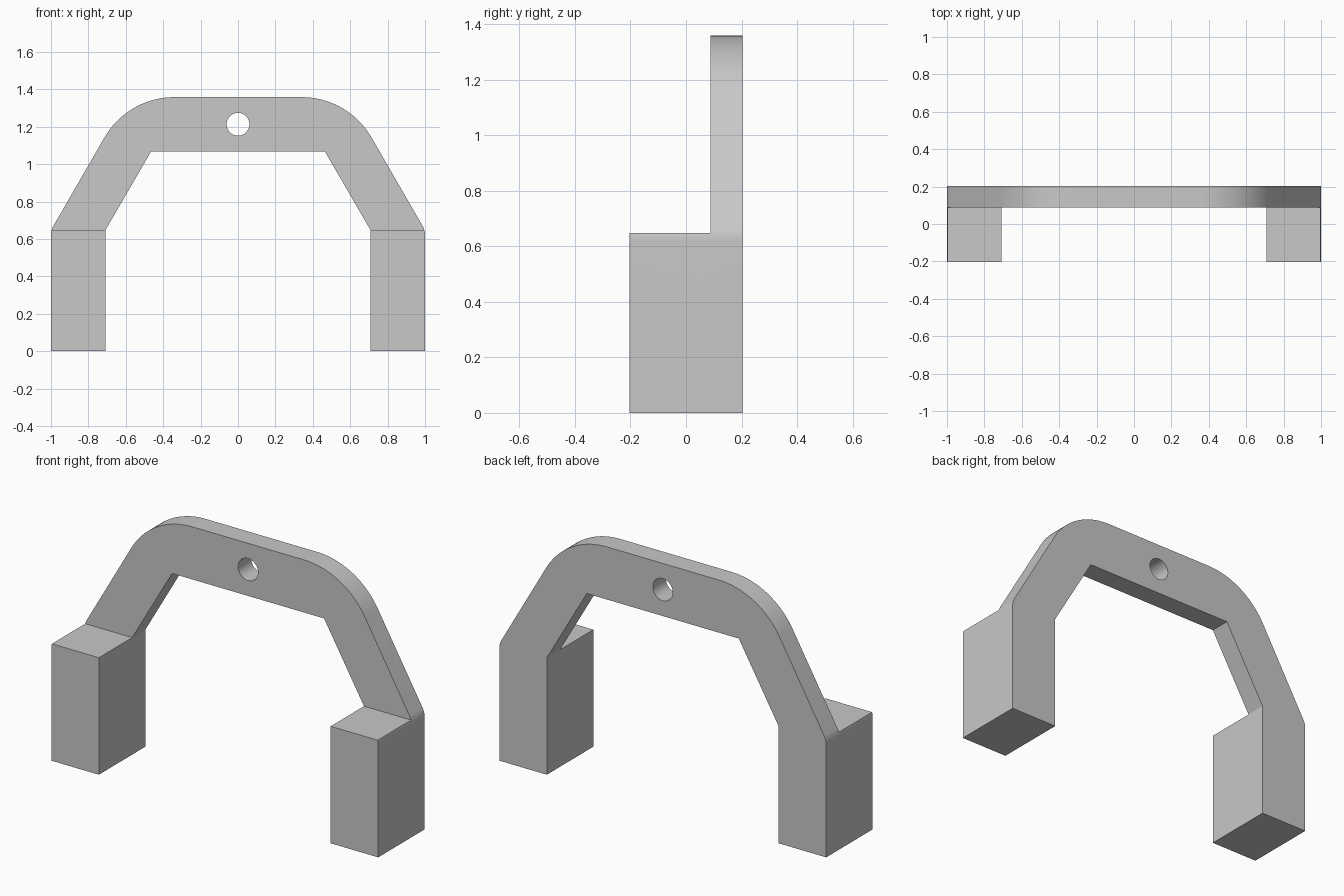
import bpy, bmesh, math
from mathutils import Vector

cube = bpy.data.objects.get("Cube")
if cube:
    bpy.data.objects.remove(cube, do_unlink=True)

FRONT, STEP, BACK = -0.203, 0.088, 0.203   # depth planes
TOP, SHOULDER = 1.358, 0.647               # heights
SLOPE = math.tan(math.radians(60))

grey = bpy.data.materials.new("light_grey")
grey.use_nodes = True
colour = (0.578, 0.578, 0.578, 1)
grey.diffuse_color = colour
grey.node_tree.nodes["Principled BSDF"].inputs["Base Color"].default_value = colour


def fillet(before, corner, after, radius, steps):
    """Points of a tangent arc that rounds a corner."""
    b, c, a = Vector(before), Vector(corner), Vector(after)
    u, v = (b - c).normalized(), (a - c).normalized()
    half = u.angle(v) / 2
    centre = c + (u + v).normalized() * radius / math.sin(half)
    start = c + u * radius / math.tan(half) - centre
    end = c + v * radius / math.tan(half) - centre
    # Blend the two end directions and push each one out to the radius
    return [centre + start.lerp(end, i / steps).normalized() * radius
            for i in range(steps + 1)]


def extrude_profile(name, points, y0, y1):
    """Solid made by sweeping an x-z outline from y0 to y1."""
    bm = bmesh.new()
    face = bm.faces.new([bm.verts.new((p[0], y0, p[1])) for p in points])
    new = bmesh.ops.extrude_face_region(bm, geom=[face])["geom"]
    bmesh.ops.translate(bm, vec=(0, y1 - y0, 0),
                        verts=[g for g in new if isinstance(g, bmesh.types.BMVert)])
    bmesh.ops.recalc_face_normals(bm, faces=bm.faces)
    mesh = bpy.data.meshes.new(name)
    bm.to_mesh(mesh)
    bm.free()
    mesh.materials.append(grey)
    obj = bpy.data.objects.new(name, mesh)
    bpy.context.collection.objects.link(obj)
    return obj


def combine(target, tool, operation):
    """Apply a boolean and discard the tool."""
    mod = target.modifiers.new("combine", "BOOLEAN")
    mod.operation, mod.solver, mod.object = operation, "EXACT", tool
    bpy.context.view_layer.objects.active = target
    bpy.ops.object.modifier_apply(modifier=mod.name)
    bpy.data.objects.remove(tool, do_unlink=True)


def mirrored(points):
    return [(-p[0], p[1]) for p in reversed(points)]


# Outer and inner outline of the arch, +x half, from the foot up
foot, hip = (1, 0), (1, SHOULDER)
peak = (1 - (TOP - SHOULDER) / SLOPE, TOP)
hip_arc = fillet(foot, hip, peak, 0.1, 8)
outer = [foot] + hip_arc + fillet(hip, peak, (0, TOP), 0.43, 24)
inner = [(0.465, 1.067), (0.709, SHOULDER), (0.709, 0)]
arch = extrude_profile("arch_handle", outer + mirrored(outer)
                       + mirrored(inner) + inner, STEP, BACK)

# Foot blocks continue the legs forward, cut flat at the shoulder
side = [foot] + [p for p in hip_arc if p[1] < SHOULDER]
low, high = side[-1], hip_arc[len(side) - 1]
t = (SHOULDER - low[1]) / (high[1] - low[1])
side.append((low[0] + t * (high[0] - low[0]), SHOULDER))
leg = side + inner[1:]
for name, outline in (("left_foot", leg), ("right_foot", mirrored(leg))):
    combine(arch, extrude_profile(name, outline, FRONT, STEP), "UNION")

# Round hole through the middle of the crossbar
circle = [(0.061 * math.cos(a), 1.213 + 0.061 * math.sin(a))
          for a in (math.tau * i / 48 for i in range(48))]
combine(arch, extrude_profile("hole_cutter", circle, 0, 0.3), "DIFFERENCE")

# Smooth the curved strips, keep real edges sharp
bpy.ops.object.select_all(action="DESELECT")
arch.select_set(True)
bpy.context.view_layer.objects.active = arch
bpy.ops.object.shade_smooth_by_angle(angle=math.radians(25))
